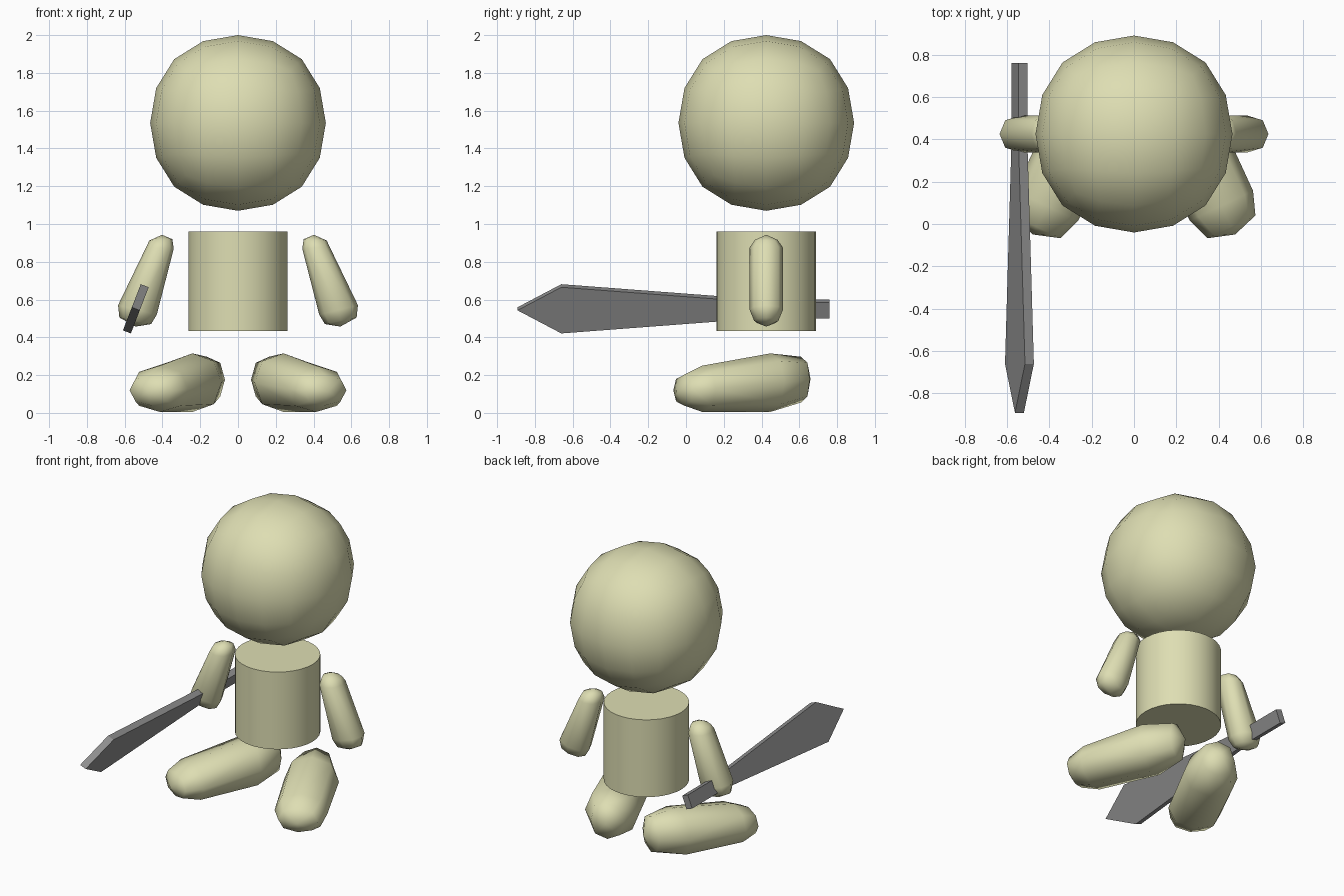
import bpy, bmesh, math
from mathutils import Vector

if "Cube" in bpy.data.objects:
    bpy.data.objects.remove(bpy.data.objects["Cube"])

CY = 0.425  # depth of the body's centre line


def material(name, rgb):
    m = bpy.data.materials.new(name)
    m.diffuse_color = (*rgb, 1)
    m.use_nodes = True
    m.node_tree.nodes["Principled BSDF"].inputs["Base Color"].default_value = m.diffuse_color
    return m


CREAM = material("cream", (0.73, 0.73, 0.45))
GREY = material("steel_grey", (0.27, 0.27, 0.27))


def finish(bm, name, mat, smooth):
    bmesh.ops.recalc_face_normals(bm, faces=bm.faces[:])
    for f in bm.faces:
        f.smooth = smooth
    me = bpy.data.meshes.new(name)
    bm.to_mesh(me)
    bm.free()
    me.materials.append(mat)
    ob = bpy.data.objects.new(name, me)
    bpy.context.collection.objects.link(ob)
    return ob


def limb(name, tip_a, rings, tip_b, side):
    """Eight-sided capsule; each ring is (centre, half-axis u, half-axis v)."""
    bm = bmesh.new()

    def vert(p):
        return bm.verts.new((p[0] * side, p[1], p[2]))

    loops = []
    for c, u, v in rings:
        loop = []
        for i in range(8):
            a = i * math.pi / 4
            k = 1.04 if i % 2 else 1.0  # slightly squared section
            loop.append(vert(c + k * (u * math.cos(a) + v * math.sin(a))))
        loops.append(loop)
    for lo, hi in zip(loops, loops[1:]):
        for i in range(8):
            j = (i + 1) % 8
            bm.faces.new((lo[i], lo[j], hi[j], hi[i]))
    for tip, loop in ((tip_a, loops[0]), (tip_b, loops[-1])):
        t = vert(tip)
        for i in range(8):
            bm.faces.new((loop[i], loop[(i + 1) % 8], t))
    return finish(bm, name, CREAM, True)


# Head: a cube rounded by subdivision
bpy.ops.mesh.primitive_cube_add(size=2, location=(0, CY, 1.535))
head = bpy.context.object
head.name = "head"
head.data.materials.append(CREAM)
sub = head.modifiers.new("round", "SUBSURF")
sub.levels = sub.render_levels = 2
bpy.ops.object.modifier_apply(modifier=sub.name)
head.dimensions = (0.93, 0.93, 0.93)
bpy.ops.object.shade_smooth()

# Torso: plain cylinder
bpy.ops.mesh.primitive_cylinder_add(vertices=32, radius=0.263, depth=0.525,
                                    location=(0, CY, 0.697))
torso = bpy.context.object
torso.name = "torso"
torso.data.materials.append(CREAM)
bpy.ops.object.shade_smooth_by_angle(angle=math.radians(40))

# Arms: inner and outer outline points (x, z) with half depth
ARM = [((0.348, 0.920), (0.470, 0.912), 0.060),
       ((0.340, 0.870), (0.485, 0.880), 0.088),
       ((0.430, 0.520), (0.635, 0.570), 0.088),
       ((0.460, 0.470), (0.628, 0.505), 0.064)]
arm_rings = []
for a, b, depth in ARM:
    pa, pb = Vector((a[0], CY, a[1])), Vector((b[0], CY, b[1]))
    arm_rings.append(((pa + pb) / 2, (pb - pa) / 2, Vector((0, depth, 0))))

# Legs: distance along the leg, half width, bottom and top heights
ALONG, ACROSS = Vector((0.43, -0.903, 0)), Vector((0.903, 0.43, 0))
LEG = [(-0.48, 0.105, 0.055, 0.297), (-0.30, 0.170, 0.005, 0.315),
       (0.10, 0.165, 0.005, 0.250), (0.21, 0.125, 0.040, 0.200)]


def leg_point(t, z):
    return ACROSS * 0.41 + ALONG * t + Vector((0, 0, z))


leg_rings = [(leg_point(t, (lo + hi) / 2), ACROSS * w, Vector((0, 0, (hi - lo) / 2)))
             for t, w, lo, hi in LEG]

for side, label in ((-1, "right"), (1, "left")):
    limb(label + "_arm", Vector((0.402, CY, 0.943)), arm_rings,
         Vector((0.542, CY, 0.457)), side)
    limb(label + "_leg", leg_point(-0.535, 0.18), leg_rings,
         leg_point(0.25, 0.115), side)

# Sword: tilted flat outline given thickness (y, half width)
SWORD = [(0.76, 0.045), (0.40, 0.045), (-0.66, 0.131)]
wide, thick = Vector((0.36, 0, 0.933)), Vector((0.933, 0, -0.36)) * 0.0225
outline = ([(y, w) for y, w in SWORD] + [(-0.892, 0)]
           + [(y, -w) for y, w in reversed(SWORD)])
bm = bmesh.new()
sheets = []
for s in (-1, 1):
    sheets.append([bm.verts.new(Vector((-0.541, y, 0.551)) + wide * w + thick * s)
                   for y, w in outline])
    bm.faces.new(sheets[-1])
for i in range(len(outline)):
    j = (i + 1) % len(outline)
    bm.faces.new((sheets[0][i], sheets[0][j], sheets[1][j], sheets[1][i]))
finish(bm, "sword", GREY, False)
